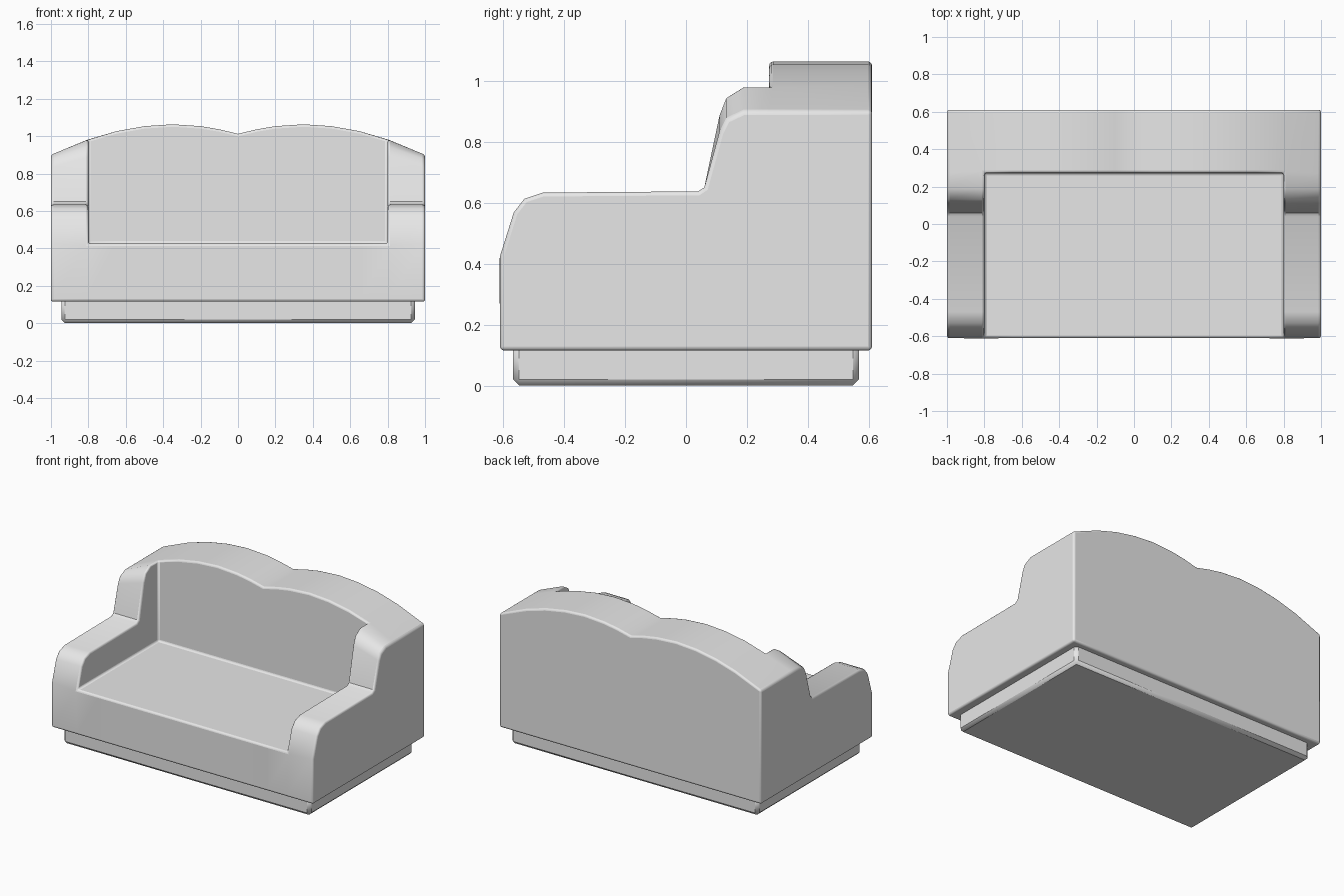
import bpy
import bmesh

cube = bpy.data.objects.get("Cube")
if cube:
    bpy.data.objects.remove(cube, do_unlink=True)

grey = bpy.data.materials.new("light grey fabric")
grey.use_nodes = True
grey.diffuse_color = (0.8, 0.8, 0.8, 1)
grey.node_tree.nodes["Principled BSDF"].inputs["Base Color"].default_value = (0.8, 0.8, 0.8, 1)

DEPTH, BOTTOM, SEAT, BACK_Y, INNER_X = 0.61, 0.115, 0.425, 0.273, 0.8
ARM_Z = 0.65

# Top edge of the double-humped backrest, from the centre out to the side
crest = [(0, 1.012), (0.1, 1.036), (0.2, 1.053), (0.35, 1.063), (0.5, 1.053),
         (0.65, 1.026), (INNER_X, 0.982), (1, 0.9)]
crest = [(-x, z) for x, z in reversed(crest[1:])] + crest

# Side outline of an armrest: rounded front, flat rest, then the raised wing
arm_front = [(-DEPTH, SEAT), (-0.565, 0.568), (-0.53, 0.613), (-0.47, 0.633),
             (0.04, 0.637), (0.06, ARM_Z)]
wing = [(0.11, 0.89), (0.132, 0.947), (0.188, 0.982), (BACK_Y, 0.982)]


def arm_top(top):
    k = (top - ARM_Z) / (0.982 - ARM_Z)
    return arm_front + [(y, ARM_Z + (z - ARM_Z) * k) for y, z in wing]


def section(x, top, is_arm):
    upper = arm_top(top) if is_arm else [(-DEPTH, SEAT), (BACK_Y, SEAT), (BACK_Y, top)]
    outline = [(-DEPTH, BOTTOM)] + upper + [(DEPTH, top), (DEPTH, BOTTOM)]
    return [(x, y, z) for y, z in outline]


def finish(bm, name, bevel, segments):
    bmesh.ops.remove_doubles(bm, verts=bm.verts, dist=0.0001)
    bmesh.ops.recalc_face_normals(bm, faces=bm.faces)
    mesh = bpy.data.meshes.new(name)
    bm.to_mesh(mesh)
    bm.free()
    mesh.materials.append(grey)
    obj = bpy.data.objects.new(name, mesh)
    bpy.context.collection.objects.link(obj)
    mod = obj.modifiers.new("soft edges", 'BEVEL')
    mod.width, mod.segments = bevel, segments
    mod.limit_method, mod.angle_limit = 'ANGLE', 0.8
    bpy.ops.object.select_all(action='DESELECT')
    obj.select_set(True)
    bpy.context.view_layer.objects.active = obj
    return obj


# Sofa body: sections lofted along x, with arm sections outside the seat
bm = bmesh.new()


def face(points):
    bm.faces.new([bm.verts.new(p) for p in points])


for (xa, za), (xb, zb) in zip(crest, crest[1:]):
    is_arm = abs(xa + xb) / 2 > INNER_X
    a, b = section(xa, za, is_arm), section(xb, zb, is_arm)
    for i in range(len(a)):
        j = (i + 1) % len(a)
        face([a[i], b[i], b[j], a[j]])

# Outer sides and the inner arm walls
for side in (-1, 1):
    face(section(side, crest[-1][1], True))
    face([(side * INNER_X, y, z) for y, z in arm_top(0.982) + [(BACK_Y, SEAT)]])

finish(bm, "sofa_body", 0.013, 3)
bpy.ops.object.shade_smooth_by_angle(angle=0.7)

# Recessed plinth under the body
bm = bmesh.new()
bmesh.ops.create_cube(bm, size=1)
for v in bm.verts:
    v.co = (v.co.x * 1.89, v.co.y * 1.134, 0.004 + (v.co.z + 0.5) * 0.14)
    v.co.z -= 0.004
finish(bm, "plinth", 0.02, 1)
bpy.ops.object.shade_smooth_by_angle(angle=0.9)
